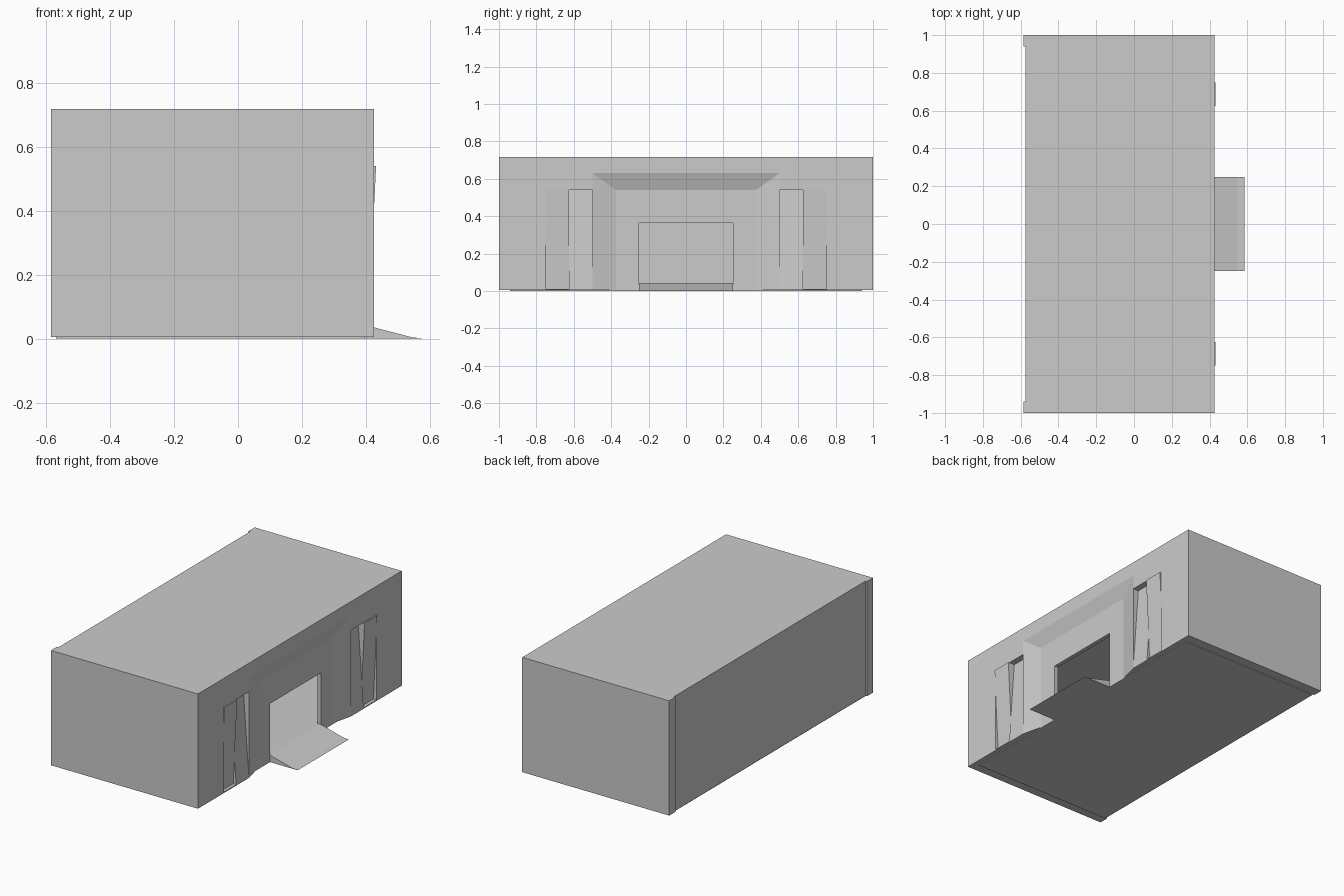
import bpy, bmesh
from mathutils import Vector

if "Cube" in bpy.data.objects:
    bpy.data.objects.remove(bpy.data.objects["Cube"])


def finish(bm, name):
    bmesh.ops.recalc_face_normals(bm, faces=bm.faces)
    mesh = bpy.data.meshes.new(name)
    bm.to_mesh(mesh)
    bm.free()
    ob = bpy.data.objects.new(name, mesh)
    bpy.context.collection.objects.link(ob)
    return ob


def prism(name, pts, offset):
    """Extrude a planar outline along an offset."""
    bm = bmesh.new()
    face = bm.faces.new([bm.verts.new(p) for p in pts])
    geo = bmesh.ops.extrude_face_region(bm, geom=[face])["geom"]
    moved = [v for v in geo if isinstance(v, bmesh.types.BMVert)]
    bmesh.ops.translate(bm, verts=moved, vec=Vector(offset))
    # keep the starting cap so the solid is closed
    if len(bm.faces) == len(pts) + 1:
        bm.faces.new([v for v in bm.verts if v not in moved])
    return finish(bm, name)


def box(name, x, y, z):
    pts = [(x[0], y[0], z[0]), (x[1], y[0], z[0]), (x[1], y[1], z[0]), (x[0], y[1], z[0])]
    return prism(name, pts, (0, 0, z[1] - z[0]))


def cut(ob, cutter):
    cutter.hide_render = True
    mod = ob.modifiers.new("cut", "BOOLEAN")
    mod.operation = "DIFFERENCE"
    mod.solver = "EXACT"
    mod.object = cutter
    bpy.context.view_layer.objects.active = ob
    bpy.ops.object.modifier_apply(modifier=mod.name)
    bpy.data.objects.remove(cutter)


FRONT, BACK, INNER = 0.425, -0.585, 0.395

# main block, with shallow piers at the two back corners
outline = [(FRONT, -1), (FRONT, 1), (BACK, 1), (BACK, 0.94),
           (-0.575, 0.94), (-0.575, -0.94), (BACK, -0.94), (BACK, -1)]
body = prism("building_body", [(x, y, 0.005) for x, y in outline], (0, 0, 0.713))

# splayed entrance recess
bm = bmesh.new()
rings = []
for x, w, top in ((INNER, 0.375, 0.54), (FRONT, 0.5, 0.63), (0.5, 0.5, 0.63)):
    rings.append([bm.verts.new((x, y, z)) for y, z in
                  ((-w, -0.1), (w, -0.1), (w, top), (-w, top))])
for a, b in zip(rings, rings[1:]):
    for i in range(4):
        j = (i + 1) % 4
        bm.faces.new((a[i], a[j], b[j], b[i]))
bm.faces.new(rings[0])
bm.faces.new(rings[-1])
cut(body, finish(bm, "entrance_cutter"))

# hollow room and doorway
cut(body, box("room_cutter", (-0.55, 0.37), (-0.94, 0.94), (0.043, 0.5)))
cut(body, box("door_cutter", (0.3, 0.5), (-0.25, 0.25), (0.043, 0.363)))

# window bays, each with two oppositely tilted panels
for s, side in ((-1, "left"), (1, "right")):
    ys = sorted((s * 0.5, s * 0.75))
    cut(body, box("bay_cutter", (0.38, 0.5), ys, (0.012, 0.54)))
    for name, y, bottom, top in (("outer", 0.625, 0.405, 0.432),
                                 ("inner", 0.5, 0.425, 0.387)):
        prism(f"{side}_{name}_panel",
              [(0.378, s * y, 0.012), (bottom, s * y, 0.012),
               (top, s * y, 0.54), (0.378, s * y, 0.54)], (0, s * 0.125, 0))

# foundation slab
box("foundation", (-0.57, INNER), (-0.94, 0.94), (0, 0.01))

# entrance ramp
prism("entrance_ramp",
      [(0.39, -0.25, 0), (0.585, -0.25, 0), (0.545, -0.25, 0.004),
       (INNER, -0.25, 0.043), (0.39, -0.25, 0.043)], (0, 0.5, 0))
